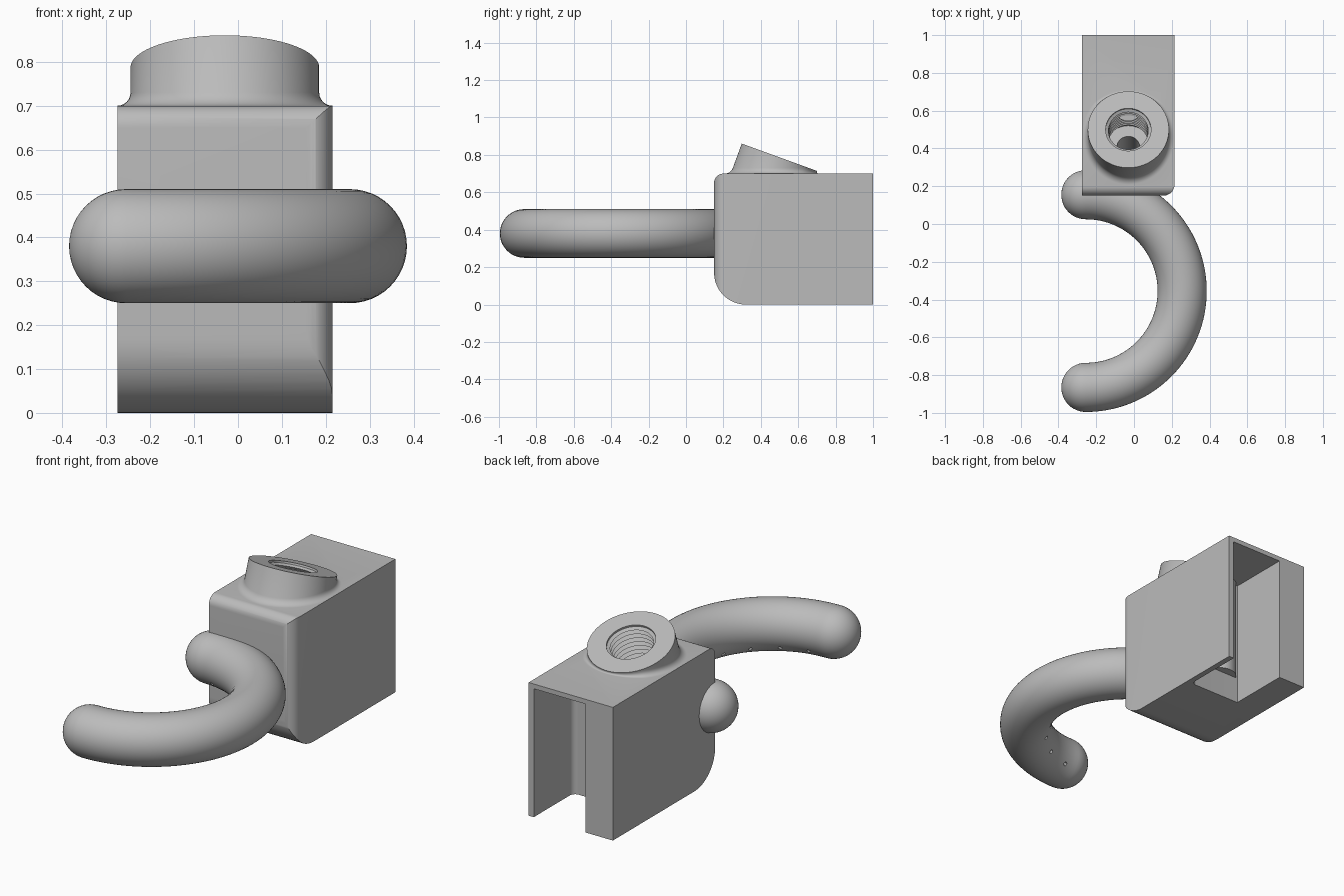
import bpy, bmesh
from math import sin, cos, tan, pi, radians
from mathutils import Vector, Matrix

cube = bpy.data.objects.get("Cube")
if cube:
    bpy.data.objects.remove(cube, do_unlink=True)

grey = bpy.data.materials.new("plain grey")
grey.use_nodes = True
COLOR = (0.5, 0.5, 0.5, 1)
grey.diffuse_color = COLOR
grey.node_tree.nodes["Principled BSDF"].inputs["Base Color"].default_value = COLOR


def loft(name, rings, closed_ends=True):
    """Skin a list of equal-length point rings into a solid."""
    bm = bmesh.new()
    rows = [[bm.verts.new(p) for p in ring] for ring in rings]
    n = len(rows[0])
    for a, b in zip(rows, rows[1:]):
        for i in range(n):
            j = (i + 1) % n
            bm.faces.new((a[i], a[j], b[j], b[i]))
    if closed_ends:
        bm.faces.new(rows[0])
        bm.faces.new(rows[-1])
    bmesh.ops.recalc_face_normals(bm, faces=bm.faces)
    mesh = bpy.data.meshes.new(name)
    bm.to_mesh(mesh)
    bm.free()
    mesh.materials.append(grey)
    obj = bpy.data.objects.new(name, mesh)
    bpy.context.collection.objects.link(obj)
    return obj


def rounded(corners, steps=12):
    """Outline from (a, b, radius) right-angled corners."""
    pts = []
    for i, (a, b, r) in enumerate(corners):
        p = Vector((a, b))
        if r == 0:
            pts.append(p)
            continue
        u = (Vector(corners[i - 1][:2]) - p).normalized()
        v = (Vector(corners[(i + 1) % len(corners)][:2]) - p).normalized()
        for k in range(steps + 1):
            t = k / steps * pi / 2
            pts.append(p + r * (1 - sin(t)) * u + r * (1 - cos(t)) * v)
    return pts


def combine(target, tool, operation):
    mod = target.modifiers.new(operation, "BOOLEAN")
    mod.operation, mod.object, mod.solver = operation, tool, "EXACT"
    bpy.context.view_layer.objects.active = target
    bpy.ops.object.modifier_apply(modifier=mod.name)
    bpy.data.objects.remove(tool, do_unlink=True)


def smooth(obj):
    bpy.ops.object.select_all(action="DESELECT")
    obj.select_set(True)
    bpy.context.view_layer.objects.active = obj
    bpy.ops.object.shade_smooth_by_angle(angle=radians(30))


def prism_x(name, outline, x0, x1):
    return loft(name, [[(x, p.x, p.y) for p in outline] for x in (x0, x1)])


def prism_z(name, outline, z0, z1):
    return loft(name, [[(p.x, p.y, z) for p in outline] for z in (z0, z1)])


# Housing: rounded side profile crossed with a rounded plan
LEFT, RIGHT, TOP = 0.215, -0.275, 0.7
side = rounded([(1, 0, 0), (0.15, 0, 0.17), (0.15, TOP, 0.05), (1, TOP, 0)])
housing = prism_x("housing", side, RIGHT, LEFT)
plan = rounded([(RIGHT, 0.15, 0), (LEFT, 0.15, 0.06), (LEFT, 1.1, 0), (RIGHT, 1.1, 0)])
combine(housing, prism_z("plan_cutter", plan, -0.1, 0.9), "INTERSECT")

# Tilted collar with a flared foot
TILT = radians(20)
mouth = Vector((-0.03, 0.5, 0.787))
axis = Vector((0, sin(TILT), cos(TILT)))
across = Vector((0, cos(TILT), -sin(TILT)))
N = 96


def collar_ring(step):
    ring = []
    for i in range(N):
        a = 2 * pi * i / N
        out = Vector((cos(a), sin(a), 0))
        p = mouth + 0.215 * (cos(a) * Vector((1, 0, 0)) + sin(a) * across)
        if step >= 0:
            flare = min(0.03, (p.z - TOP) * 0.8)
            t = step * pi / 2
            z = TOP + flare * (1 - sin(t))
            p = p - axis * ((p.z - z) / axis.z) + out * flare * (1 - cos(t))
        ring.append(p)
    return ring


rings = [collar_ring(-1)] + [collar_ring(k / 6) for k in range(7)]
rings.append([p - Vector((0, 0, 0.02)) for p in rings[-1]])
combine(housing, loft("collar", rings), "UNION")

# Rear slot, open at the back and the bottom
slot_plan = rounded([(-0.115, 0.67, 0), (0.185, 0.67, 0.03), (0.185, 1.1, 0), (-0.115, 1.1, 0)])
combine(housing, prism_z("slot_cutter", slot_plan, -0.1, 0.675), "DIFFERENCE")

# Threaded socket narrowing to a feed bore
profile = [(0.12, -0.1), (0.12, 0.01)]
for k in range(9):
    profile += [(0.105, 0.02 + 0.025 * k), (0.12, 0.0325 + 0.025 * k)]
profile += [(0.12, 0.27), (0.06, 0.27), (0.06, 0.48)]
socket_rings = []
for r, depth in profile:
    c = mouth - axis * depth
    socket_rings.append([c + r * (cos(2 * pi * i / 48) * Vector((1, 0, 0))
                                  + sin(2 * pi * i / 48) * across) for i in range(48)])
combine(housing, loft("socket_cutter", socket_rings), "DIFFERENCE")
smooth(housing)


# Round boss on the inner wall of the slot
def disc(c, r, z, n=48):
    return [(c[0] + r * cos(2 * pi * i / n), c[1] + r * sin(2 * pi * i / n), z) for i in range(n)]


boss = loft("slot_boss", [disc((-0.03, 0.63), 0.085, z) for z in (0.14, 0.68)])
smooth(boss)

# Half-ring arm with domed ends
CENTRE, BEND, TUBE = Vector((-0.255, -0.355, 0.38)), 0.51, 0.13


def arm_ring(angle, radius, shift):
    out = Vector((cos(angle), sin(angle), 0))
    along = Vector((-sin(angle), cos(angle), 0))
    c = CENTRE + out * BEND + along * shift
    return [c + radius * (cos(2 * pi * i / 48) * out + sin(2 * pi * i / 48) * Vector((0, 0, 1)))
            for i in range(48)]


dome = [pi / 2 * k / 12 for k in range(1, 13)]
arm_rings = [arm_ring(-pi / 2, max(TUBE * cos(t), 0.001), -TUBE * sin(t)) for t in reversed(dome)]
arm_rings += [arm_ring(-pi / 2 + pi * k / 64, TUBE, 0) for k in range(65)]
arm_rings += [arm_ring(pi / 2, max(TUBE * cos(t), 0.001), TUBE * sin(t)) for t in dome]
arm = loft("curved_arm", arm_rings)

# Small spray holes along the lower inside of the arm
for k in range(9):
    a = radians(-80 + 20 * k)
    out = Vector((cos(a), sin(a), 0))
    aim = (-out * cos(radians(38)) + Vector((0, 0, -sin(radians(38))))).normalized()
    u = Vector((-sin(a), cos(a), 0))
    v = aim.cross(u)
    base = CENTRE + out * BEND
    drill = loft("drill", [[base + aim * d + 0.01 * (cos(pi * i / 6) * u + sin(pi * i / 6) * v)
                            for i in range(12)] for d in (0.08, 0.16)])
    combine(arm, drill, "DIFFERENCE")
smooth(arm)
